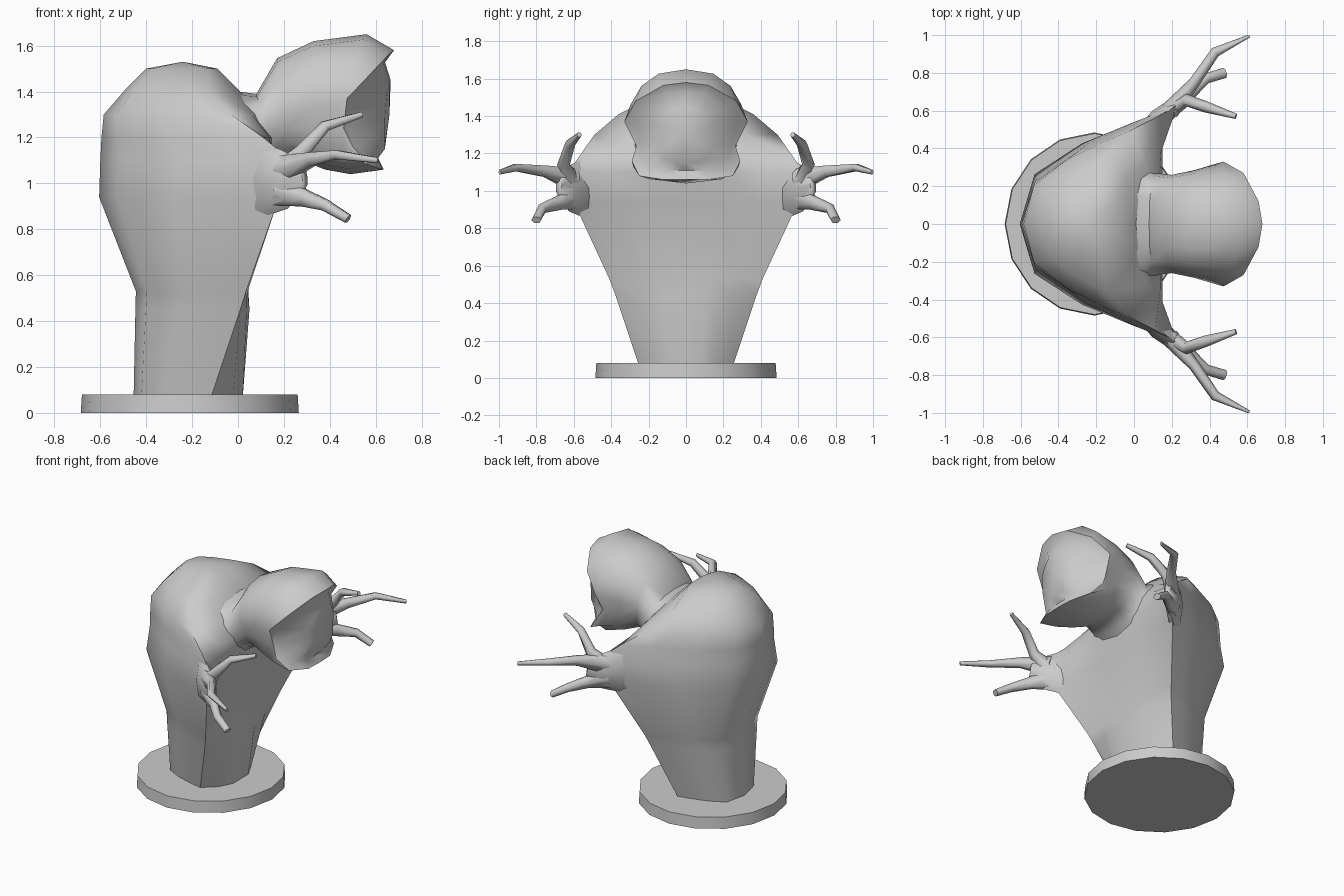
import bpy, bmesh, math
from mathutils import Vector


def loft(name, rings, angle=60):
    """Skin closed rings of points; both ends are capped (single points make tips)."""
    bm = bmesh.new()
    vs = [[bm.verts.new(p) for p in r] for r in rings]
    for a, b in zip(vs, vs[1:]):
        n = max(len(a), len(b))
        for i in range(n):
            j = (i + 1) % n
            if len(b) == 1:
                bm.faces.new((a[i], a[j], b[0]))
            else:
                bm.faces.new((a[i], a[j], b[j], b[i]))
    for end in (vs[0], vs[-1]):
        if len(end) > 2:
            bm.faces.new(end)
    bmesh.ops.recalc_face_normals(bm, faces=bm.faces)
    me = bpy.data.meshes.new(name)
    bm.to_mesh(me)
    bm.free()
    ob = bpy.data.objects.new(name, me)
    bpy.context.collection.objects.link(ob)
    bpy.ops.object.select_all(action='DESELECT')
    bpy.context.view_layer.objects.active = ob
    ob.select_set(True)
    bpy.ops.object.shade_smooth_by_angle(angle=math.radians(angle))
    return ob


def mirrored(half):
    """Close a half ring (first and last point on y = 0) across the y = 0 plane."""
    return half + [(x, -y, z) for x, y, z in half[-2:0:-1]]


def tube(name, path, side, n=6):
    """Tapered tube through (x, y, z, width, height) stations."""
    pts = [Vector((p[0], p[1] * side, p[2])) for p in path]
    rings = []
    for i, p in enumerate(path):
        d = (pts[min(i + 1, len(pts) - 1)] - pts[max(i - 1, 0)]).normalized()
        h = d.cross(Vector((0, 0, 1))).normalized()
        v = h.cross(d)
        rings.append([pts[i] + h * p[3] * math.cos(k * math.tau / n)
                      + v * p[4] * math.sin(k * math.tau / n) for k in range(n)])
    return loft(name, rings, 75)


# round base plate
def disc(r, z):
    return [(-0.21 + r * math.cos(k * math.tau / 16), 1.02 * r * math.sin(k * math.tau / 16), z)
            for k in range(16)]


loft("base_plate", [disc(0.475, 0), disc(0.47, 0.08)], 40)

# body: hunched back flaring forward to side edges, with a flat chest
# z, back x, edge x, edge y, chest x, roundness of the back
BODY = [(0.06, -0.455, -0.12, 0.25, 0.02, 0.55),
        (0.45, -0.447, 0.01, 0.38, 0.05, 0.6),
        (0.53, -0.445, 0.035, 0.41, 0.045, 0.62),
        (0.94, -0.605, 0.18, 0.60, 0.11, 0.85),
        (1.10, -0.60, 0.23, 0.63, 0.15, 1.0),
        (1.20, -0.595, 0.11, 0.56, 0.15, 0.95),
        (1.30, -0.585, -0.03, 0.49, 0.10, 0.9),
        (1.41, -0.49, -0.13, 0.36, 0.00, 0.8),
        (1.50, -0.40, -0.13, 0.18, -0.09, 0.7)]
BACK = [(0, 0), (0.10, 0.38), (0.42, 0.67), (0.75, 0.87), (1, 1)]
rings = []
for z, xb, xe, ye, xf, p in BODY:
    half = [(xb + t * (xe - xb), ye * w ** p, z) for t, w in BACK]
    half += [(xf + min(0, (xe - xf) * 0.3), ye * 0.65, z), (xf, ye * 0.32, z), (xf, 0, z)]
    rings.append(mirrored(half))
rings.append([(-0.24, 0, 1.53)])
loft("body", rings)

# head: domed rings from the neck to an overhanging brow, pinched above the jaw
# top x, side x, bottom x, top z, bottom z, half width, pinch amount
HEAD = [(-0.10, -0.06, 0.05, 1.43, 0.95, 0.42, 0),
        (0.00, 0.03, 0.10, 1.40, 1.00, 0.34, 0),
        (0.08, 0.12, 0.17, 1.39, 1.08, 0.27, 0),
        (0.17, 0.20, 0.25, 1.545, 1.11, 0.26, 0.3),
        (0.33, 0.32, 0.38, 1.62, 1.06, 0.285, 0.6),
        (0.56, 0.42, 0.49, 1.65, 1.04, 0.315, 1)]
PINCH = {5: -0.13, 6: 0.18, 7: 0.35}
rings = []
for xt, xm, xb, zt, zb, w, pinch in HEAD:
    half = []
    for k in range(9):
        c, s = math.cos(k * math.pi / 8), math.sin(k * math.pi / 8)
        x = xm + (xt - xm) * c if c > 0 else xm - (xb - xm) * c
        y = w * s ** 0.8 * (1 + pinch * PINCH.get(k, 0)) if 0 < k < 8 else 0
        half.append((x, y, (zt + zb) / 2 + (zt - zb) / 2 * c))
    rings.append(mirrored(half))
# brow and lip rim, then the bulging face inside it
RIM = [(0.68, 0, 1.58), (0.66, 0.12, 1.565), (0.58, 0.27, 1.48), (0.475, 0.33, 1.37),
       (0.46, 0.265, 1.24), (0.50, 0.29, 1.16), (0.57, 0.25, 1.08),
       (0.63, 0.12, 1.06), (0.635, 0, 1.06)]
FACE = [(0.64, 0, 1.53), (0.635, 0.1, 1.52), (0.57, 0.22, 1.44), (0.50, 0.27, 1.36),
        (0.49, 0.25, 1.25), (0.53, 0.23, 1.17), (0.57, 0.19, 1.12),
        (0.61, 0.1, 1.11), (0.61, 0, 1.11)]
INNER = [(0.665, 0, 1.45), (0.66, 0.06, 1.44), (0.65, 0.11, 1.40), (0.645, 0.14, 1.35),
         (0.64, 0.14, 1.28), (0.64, 0.14, 1.22), (0.64, 0.11, 1.17),
         (0.64, 0.06, 1.15), (0.64, 0, 1.15)]
rings += [mirrored(r) for r in (RIM, FACE, INNER)] + [[(0.66, 0, 1.30)]]
loft("head", rings)

# hands: flattened palm growing out of the body edge and three bent fingers per side
PALM = [(0.02, 0.46, 1.02, 0.03, 0.19), (0.13, 0.555, 1.015, 0.055, 0.155),
        (0.21, 0.62, 1.015, 0.045, 0.125), (0.29, 0.68, 1.03, 0.02, 0.05)]
FINGERS = {
    "long_finger": [(0.19, 0.60, 1.06, 0.05, 0.07), (0.32, 0.75, 1.105, 0.03, 0.035),
                    (0.43, 0.91, 1.125, 0.027, 0.022), (0.61, 0.995, 1.10, 0.008, 0.014)],
    "upper_finger": [(0.20, 0.61, 1.05, 0.045, 0.06), (0.28, 0.655, 1.14, 0.034, 0.036),
                     (0.38, 0.62, 1.25, 0.03, 0.026), (0.54, 0.57, 1.30, 0.014, 0.014)],
    "lower_finger": [(0.18, 0.60, 0.97, 0.045, 0.08), (0.29, 0.68, 0.935, 0.03, 0.042),
                     (0.38, 0.77, 0.905, 0.028, 0.028), (0.48, 0.80, 0.845, 0.028, 0.022)],
}
for side, tag in ((1, "left"), (-1, "right")):
    tube(tag + "_palm", PALM, side, 8)
    for name, path in FINGERS.items():
        tube(tag + "_" + name, path, side)
